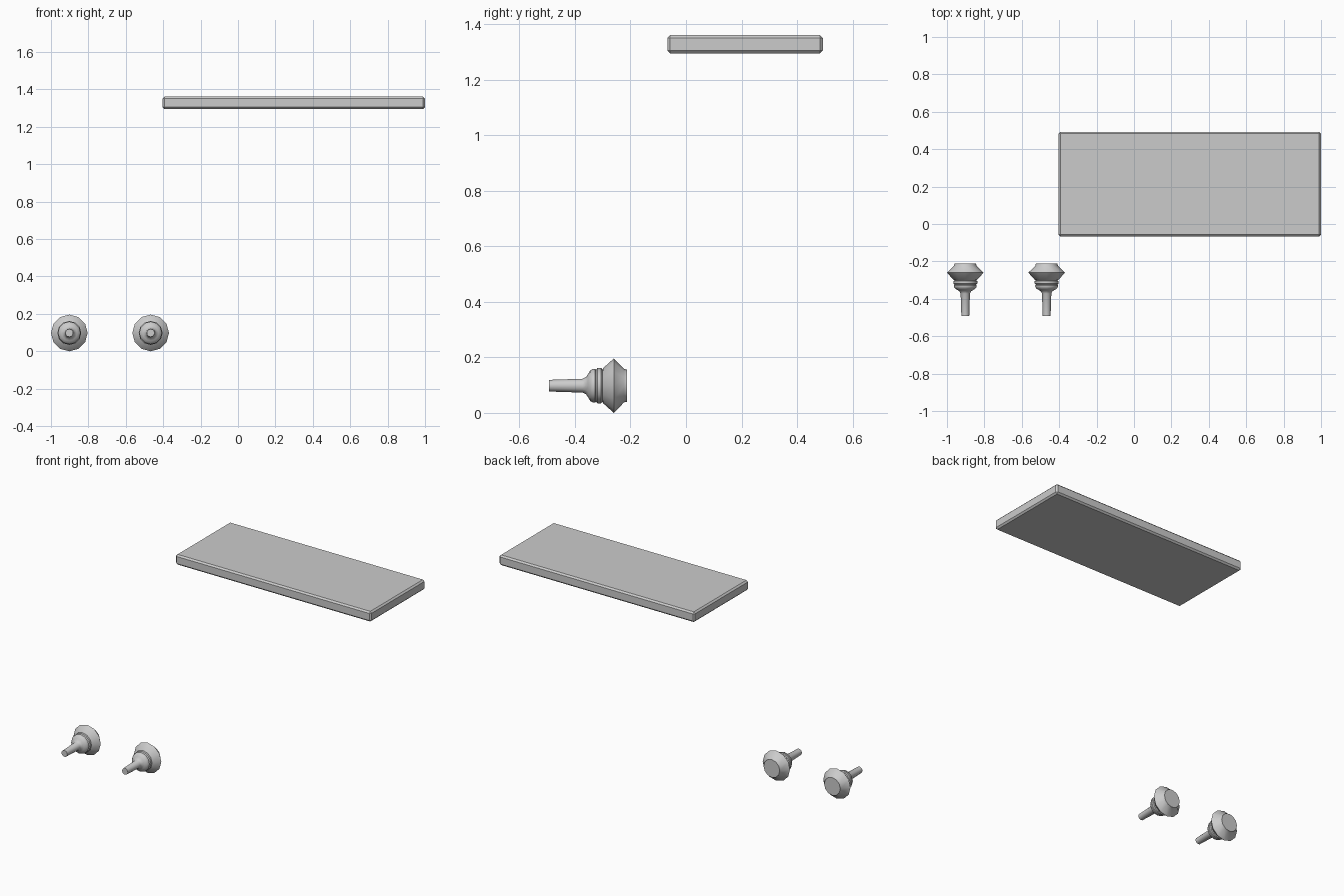
import bpy
import math

cube = bpy.data.objects.get("Cube")
if cube:
    bpy.data.objects.remove(cube, do_unlink=True)

# Single grey finish
grey = bpy.data.materials.new("plain_grey")
grey.use_nodes = True
COLOUR = (0.6, 0.6, 0.6, 1)
grey.diffuse_color = COLOUR
grey.node_tree.nodes["Principled BSDF"].inputs["Base Color"].default_value = COLOUR


def add_object(name, verts, faces):
    mesh = bpy.data.meshes.new(name)
    mesh.from_pydata(verts, [], faces)
    mesh.materials.append(grey)
    obj = bpy.data.objects.new(name, mesh)
    bpy.context.collection.objects.link(obj)
    return obj


# Flat board with chamfered edges
bpy.ops.mesh.primitive_cube_add(size=1, location=(0.298, 0.213, 1.328))
board = bpy.context.object
board.name = "board"
board.scale = (1.404, 0.56, 0.066)
bpy.ops.object.transform_apply(location=False, rotation=False, scale=True)
board.data.materials.append(grey)
bevel = board.modifiers.new("chamfer", 'BEVEL')
bevel.width = 0.01
bevel.segments = 1

# Knob profile from shaft tip to back cap: (y, radius)
PROFILE = [(-0.493, 0.021), (-0.372, 0.025), (-0.36, 0.031), (-0.353, 0.042),
           (-0.345, 0.055), (-0.335, 0.061), (-0.328, 0.061), (-0.324, 0.057),
           (-0.319, 0.064), (-0.306, 0.064), (-0.301, 0.058), (-0.299, 0.063),
           (-0.26, 0.098), (-0.223, 0.06), (-0.212, 0.058)]
SIDES = 12


def turned_knob(name, x, z):
    verts = []
    for y, r in PROFILE:
        for i in range(SIDES):
            a = math.tau * i / SIDES
            verts.append((r * math.cos(a), y, r * math.sin(a)))
    faces = []
    for k in range(len(PROFILE) - 1):
        for i in range(SIDES):
            j = (i + 1) % SIDES
            a, b = k * SIDES, (k + 1) * SIDES
            faces.append((a + i, a + j, b + j, b + i))
    last = (len(PROFILE) - 1) * SIDES
    faces.append(tuple(reversed(range(SIDES))))
    faces.append(tuple(range(last, last + SIDES)))
    obj = add_object(name, verts, faces)
    obj.location = (x, 0, z)
    bpy.ops.object.select_all(action='DESELECT')
    obj.select_set(True)
    bpy.context.view_layer.objects.active = obj
    bpy.ops.object.shade_smooth_by_angle(angle=math.radians(40))


for label, x in (("right_knob", -0.902), ("left_knob", -0.467)):
    turned_knob(label, x, 0.098)
